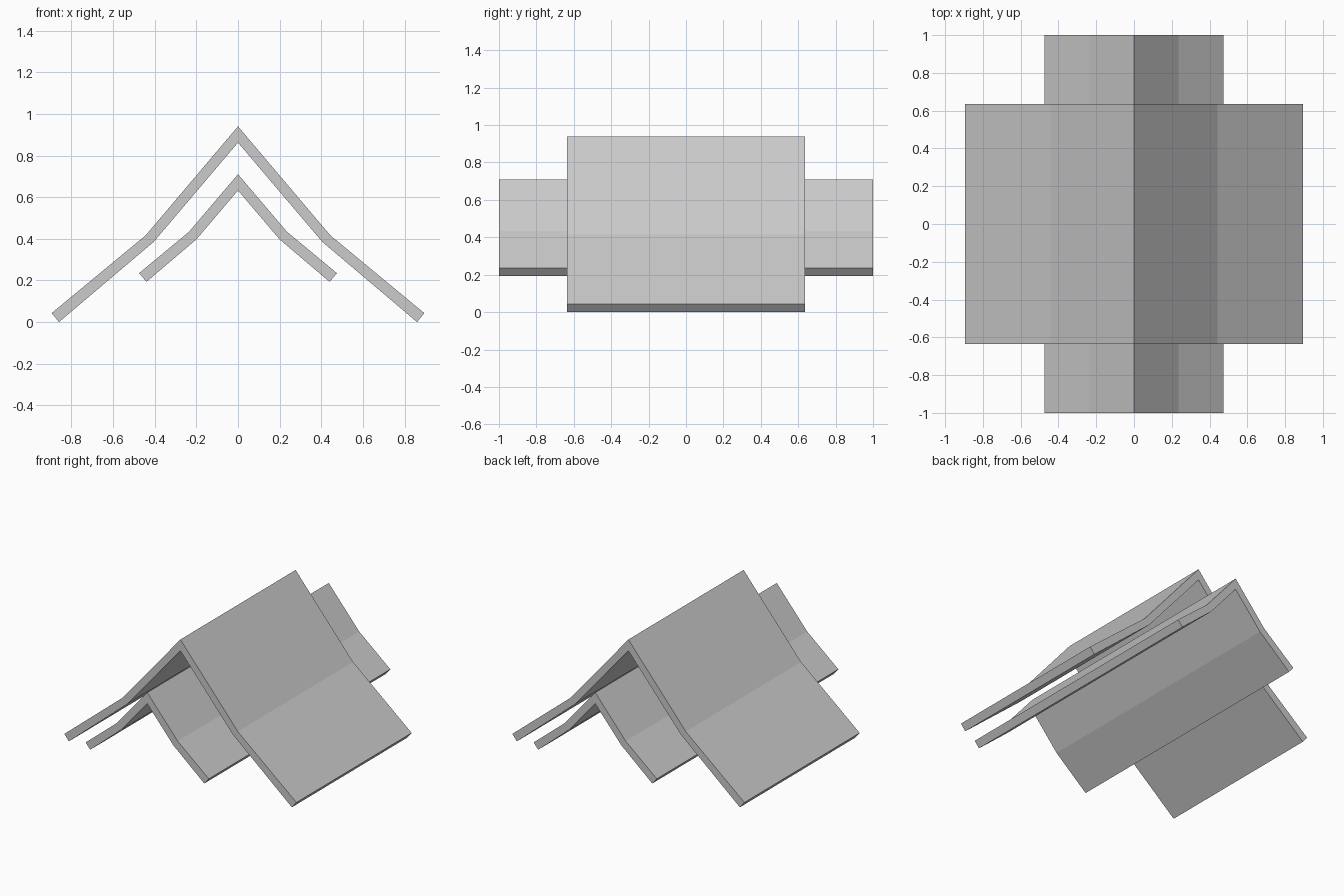
import bpy
import bmesh

if "Cube" in bpy.data.objects:
    bpy.data.objects.remove(bpy.data.objects["Cube"])

grey = bpy.data.materials.new("light_grey")
grey.diffuse_color = (0.6, 0.6, 0.6, 1)
grey.use_nodes = True
grey.node_tree.nodes["Principled BSDF"].inputs["Base Color"].default_value = grey.diffuse_color


def bent_roof(name, upper, lower, half_depth):
    """Extrude a mirrored gable band along y; points run from ridge to eave."""
    bm = bmesh.new()
    top = [(-x, z) for x, z in reversed(upper)] + upper[1:]
    under = [(-x, z) for x, z in reversed(lower)] + lower[1:]
    outline = top + under[::-1]
    face = bm.faces.new([bm.verts.new((x, -half_depth, z)) for x, z in outline])
    result = bmesh.ops.extrude_face_region(bm, geom=[face])
    moved = [g for g in result["geom"] if isinstance(g, bmesh.types.BMVert)]
    bmesh.ops.translate(bm, verts=moved, vec=(0, 2 * half_depth, 0))
    bmesh.ops.recalc_face_normals(bm, faces=bm.faces)
    mesh = bpy.data.meshes.new(name)
    bm.to_mesh(mesh)
    bm.free()
    mesh.materials.append(grey)
    obj = bpy.data.objects.new(name, mesh)
    bpy.context.collection.objects.link(obj)
    return obj


# Wide upper roof
bent_roof("upper_roof",
          [(0, 0.94), (0.443, 0.417), (0.895, 0.043)],
          [(0, 0.862), (0.405, 0.385), (0.86, 0.0)], 0.635)

# Narrower, longer roof underneath
bent_roof("lower_roof",
          [(0, 0.71), (0.235, 0.434), (0.475, 0.235)],
          [(0, 0.632), (0.2, 0.397), (0.44, 0.193)], 1.0)
